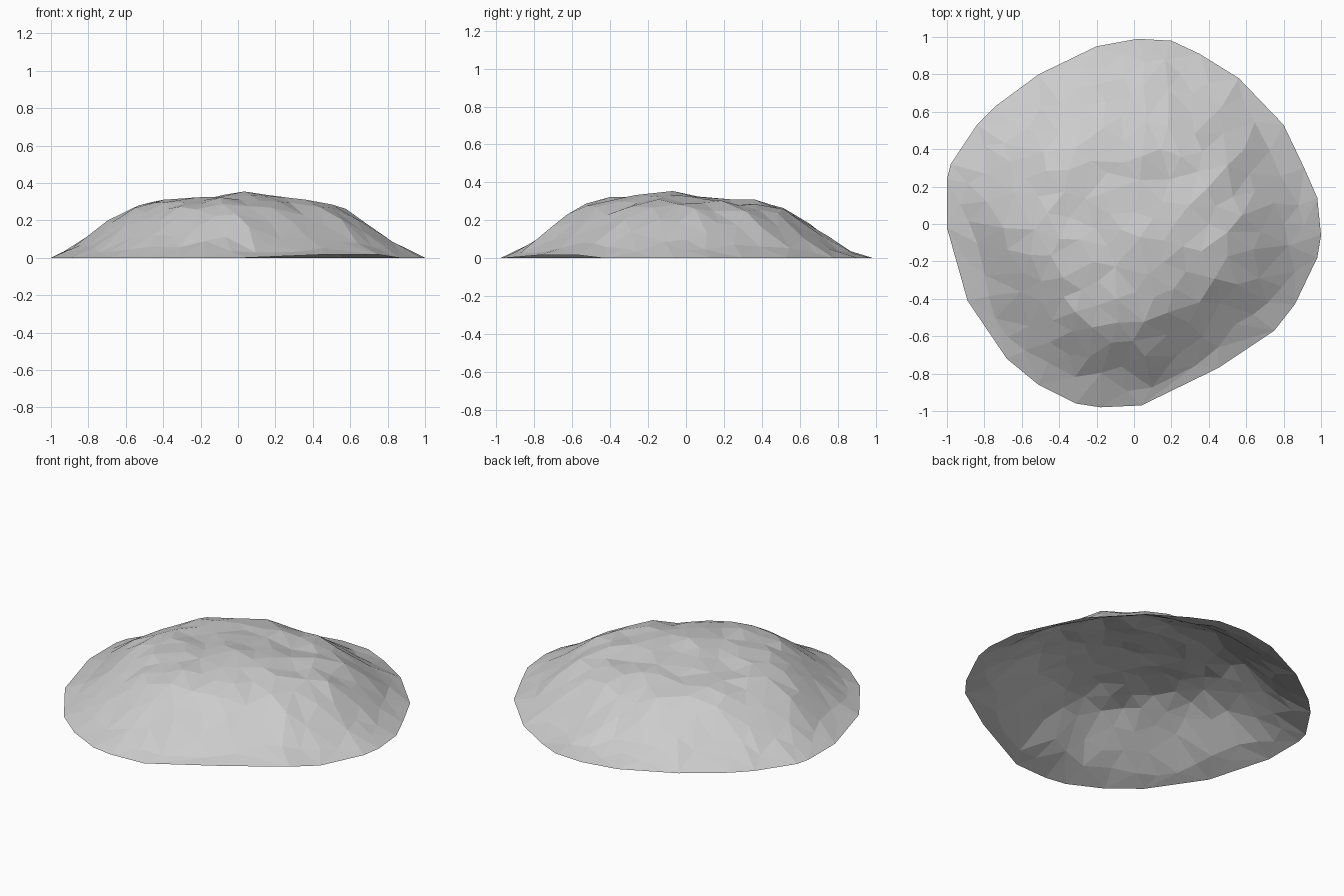
import bpy, bmesh, random
from mathutils import Vector, noise
from mathutils.geometry import delaunay_2d_cdt

if "Cube" in bpy.data.objects:
    bpy.data.objects.remove(bpy.data.objects["Cube"], do_unlink=True)
random.seed(7)

# Ground outline of the boulder, clockwise from the back
RIM = [Vector(p) for p in (
    (.02, .99), (.2, .98), (.35, .91), (.56, .78), (.8, .53), (.91, .3), (.98, .14),
    (1, -.06), (.98, -.18), (.86, -.43), (.75, -.57), (.45, -.77), (.04, -.97),
    (-.18, -.98), (-.31, -.96), (-.51, -.86), (-.68, -.72), (-.89, -.41), (-1, -.02),
    (-1, .24), (-.98, .32), (-.84, .53), (-.74, .63), (-.51, .8), (-.2, .95))]
# Height against the fraction of the way out to the rim
PROFILE = [(0, .325), (.3, .312), (.5, .29), (.6, .25), (.7, .183), (.8, .105), (.9, .045), (1, 0)]
# Local bumps and hollows: x, y, radius, height
BUMPS = [(.05, -.12, .16, .022), (-.05, -.25, .25, .016), (.2, .3, .16, -.02),
         (.36, -.46, .12, -.015), (.1, .7, .35, -.03), (-.6, -.1, .2, .016),
         (-.4, .2, .2, -.008), (0, -.55, .22, .012), (.52, .15, .15, -.012)]


def rim_fraction(p):
    """0 at the centre, 1 on the outline."""
    best = 0
    for a, b in zip(RIM, RIM[1:] + RIM[:1]):
        n = Vector((a.y - b.y, b.x - a.x))
        best = max(best, n.dot(p) / n.dot(a))
    return best


def height(p):
    t = min(rim_fraction(p), 1)
    for (t0, z0), (t1, z1) in zip(PROFILE, PROFILE[1:]):
        if t <= t1:
            z = z0 + (z1 - z0) * (t - t0) / (t1 - t0)
            break
    for x, y, r, h in BUMPS:
        d = (p - Vector((x, y))).length / r
        z += h * max(0, 1 - d * d)
    slope = min(1, (1 - t) * 4)
    rough = noise.noise(Vector((p.x * 4, p.y * 4, 3))) * .006 + random.uniform(-.012, .012)
    return max(.004, z + rough * slope)


# Scatter points evenly inside the outline
points = list(RIM)
for _ in range(6000):
    p = Vector((random.uniform(-1, 1), random.uniform(-1, 1)))
    if rim_fraction(p) < .94 and all((p - q).length > .1 for q in points):
        points.append(p)
n = len(RIM)
edges = [(i, (i + 1) % n) for i in range(n)]
flat, _, faces, *_ = delaunay_2d_cdt(points, edges, [], 1, 1e-5)

# Open faceted shell, with the rim lifted a little at the front left
bm = bmesh.new()
verts = []
for p in flat:
    on_rim = rim_fraction(p) > .985
    lifted = on_rim and p.x > .3 and -.8 < p.y < -.5
    verts.append(bm.verts.new((p.x, p.y, .017 if lifted else 0 if on_rim else height(p))))
for f in faces:
    bm.faces.new([verts[i] for i in f])
bm.normal_update()
for f in bm.faces:
    if f.normal.z < 0:
        f.normal_flip()
mesh = bpy.data.meshes.new("boulder")
bm.to_mesh(mesh)
bm.free()

stone = bpy.data.materials.new("grey stone")
stone.use_nodes = True
grey = (.6, .6, .6, 1)
stone.diffuse_color = grey
stone.node_tree.nodes["Principled BSDF"].inputs["Base Color"].default_value = grey
mesh.materials.append(stone)
bpy.context.collection.objects.link(bpy.data.objects.new("boulder", mesh))
